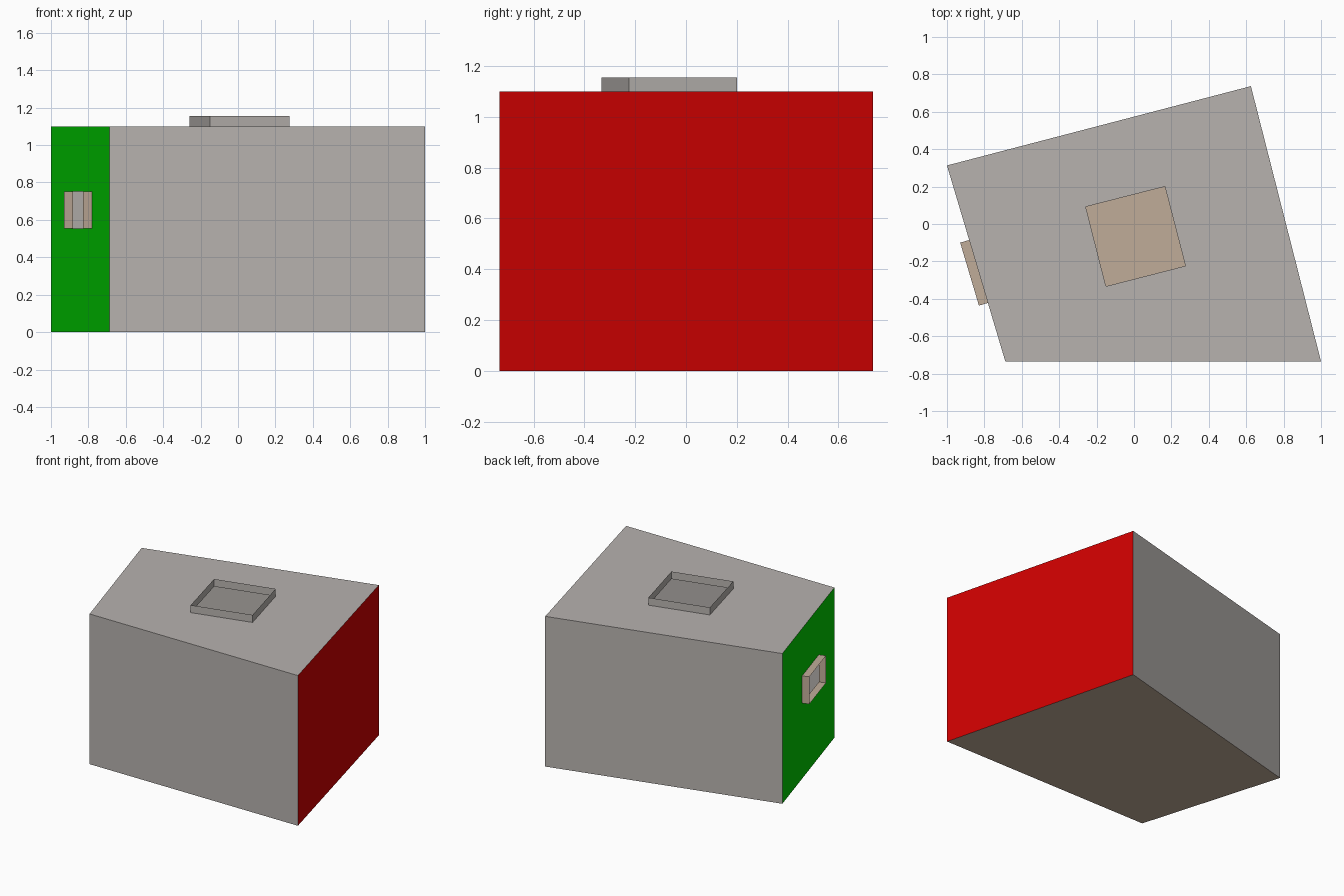
import bpy
from mathutils import Vector

if "Cube" in bpy.data.objects:
    bpy.data.objects.remove(bpy.data.objects["Cube"])

H = 1.10            # room height
RIM = 0.055         # collar height around the openings


def material(name, rgb):
    m = bpy.data.materials.new(name)
    m.diffuse_color = (*rgb, 1)
    m.use_nodes = True
    m.node_tree.nodes["Principled BSDF"].inputs["Base Color"].default_value = m.diffuse_color
    return m


grey = material("wall grey", (0.475, 0.447, 0.427))
tan = material("floor tan", (0.53, 0.415, 0.318))
red = material("red", (0.63, 0.0, 0.0))
green = material("green", (0.0, 0.61, 0.0))


def make(name, verts, faces, mat):
    me = bpy.data.meshes.new(name)
    me.from_pydata([tuple(v) for v in verts], [], faces)
    me.materials.append(mat)
    ob = bpy.data.objects.new(name, me)
    bpy.context.collection.objects.link(ob)
    return ob


def ring(name, outer, inner, mat):
    """Four quads joining two matching four-point loops."""
    faces = [(i, (i + 1) % 4, 4 + (i + 1) % 4, 4 + i) for i in range(4)]
    return make(name, outer + inner, faces, mat)


def at(points, z):
    return [Vector((x, y, z)) for x, y in points]


# Plan of the room, counter-clockwise from the front left corner
plan = [(-0.688, -0.735), (1.0, -0.735), (0.625, 0.737), (-1.0, 0.313)]
low, high = at(plan, 0), at(plan, H)


def wall(i):
    j = (i + 1) % 4
    return [low[i], low[j], high[j], high[i]]


# Floor and solid walls (single sheets, hollow room)
make("floor", low, [(3, 2, 1, 0)], tan)
for i, (name, mat) in enumerate((("front_wall", grey), ("right_wall", red),
                                 ("back_wall", grey))):
    make(name, wall(i), [(0, 1, 2, 3)], mat)

# Roof with a square opening and its raised collar
hatch = [(-0.15, -0.333), (0.275, -0.224), (0.165, 0.2), (-0.258, 0.092)]
ring("roof", high, at(hatch, H), grey)
ring("roof_collar", at(hatch, H), at(hatch, H + RIM), grey)

# Left wall with a window opening and its projecting frame
start = low[3]
along = (low[0] - low[3]).normalized()
out = Vector((along.y, -along.x, 0))
window = [start + along * s + Vector((0, 0, z))
          for s, z in ((0.416, 0.553), (0.767, 0.553), (0.767, 0.753), (0.416, 0.753))]
ring("left_wall", wall(3), window, green)
ring("window_frame", window, [p + out * 0.05 for p in window], tan)
